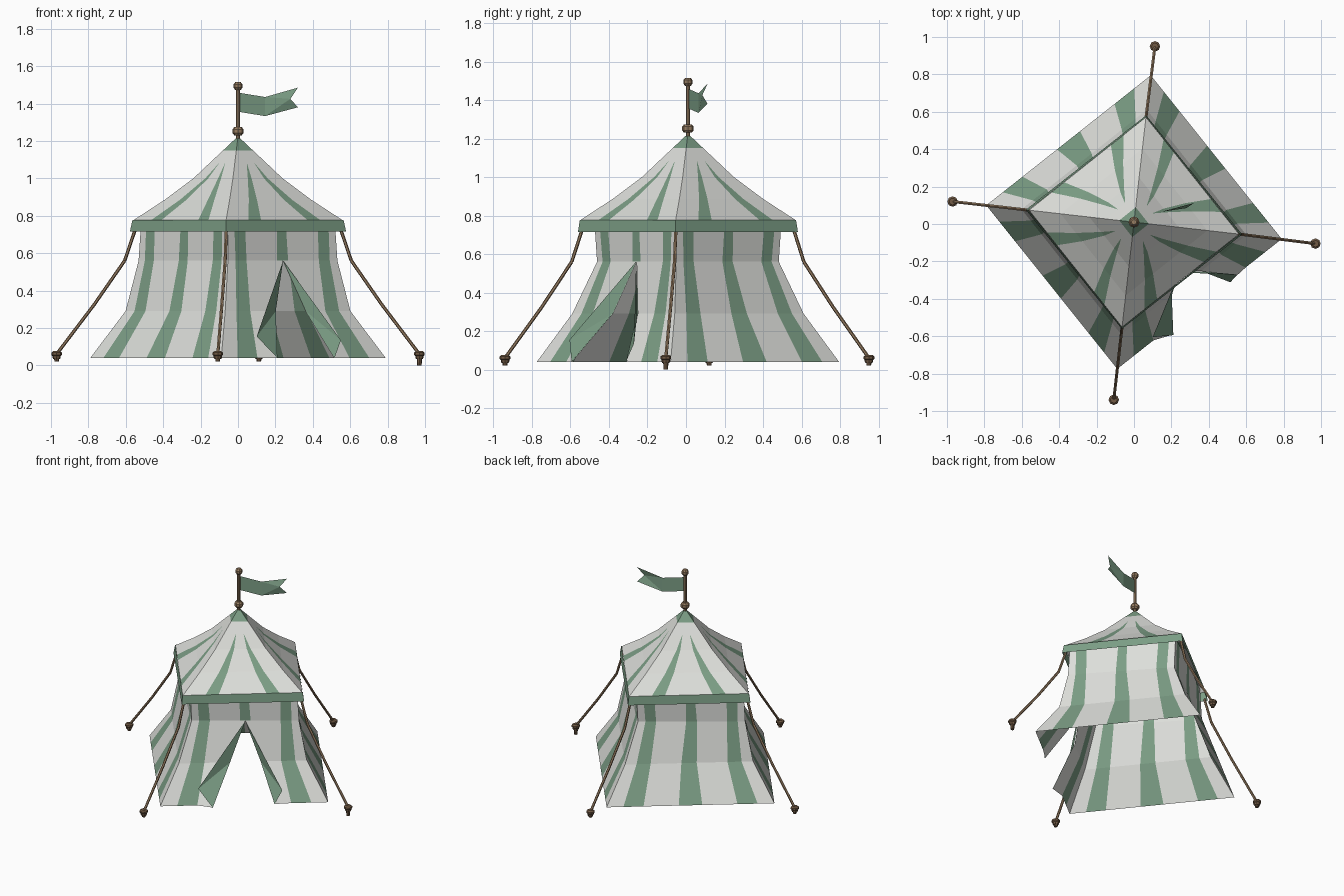
import bpy, bmesh, math
from mathutils import Vector, Matrix

cube = bpy.data.objects.get("Cube")
if cube:
    bpy.data.objects.remove(cube, do_unlink=True)


def material(name, rgb):
    m = bpy.data.materials.new(name)
    m.use_nodes = True
    color = (*rgb, 1)
    m.diffuse_color = color
    bsdf = next(n for n in m.node_tree.nodes if n.type == 'BSDF_PRINCIPLED')
    bsdf.inputs["Base Color"].default_value = color
    bsdf.inputs["Roughness"].default_value = 0.9
    return m


CLOTH = material("white_canvas", (0.72, 0.73, 0.70))
GREEN = material("green_canvas", (0.20, 0.34, 0.235))
WOOD = material("tan_wood", (0.31, 0.205, 0.12))
DARK = material("dark_wood", (0.17, 0.105, 0.06))

CENTRE = Vector((0, 0.01, 0))
TURN = Matrix.Rotation(math.radians(-6.5), 3, 'Z')


def finish(bm, name, mats):
    me = bpy.data.meshes.new(name)
    bm.to_mesh(me)
    bm.free()
    for m in mats:
        me.materials.append(m)
    ob = bpy.data.objects.new(name, me)
    bpy.context.collection.objects.link(ob)
    return ob


def on_side(side, t, level, push=0):
    """Point at fraction t along one side of the square ring (z, rx, ry)."""
    z, rx, ry = level
    corners = [Vector(c) for c in ((rx, 0, z), (0, ry, z), (-rx, 0, z), (0, -ry, z))]
    a, b = corners[side], corners[(side + 1) % 4]
    out = (b - a).cross(Vector((0, 0, 1))).normalized()
    return TURN @ (a.lerp(b, t) + out * push) + CENTRE


def panel(bm, low, high, mat):
    """Strip quad between two pairs of points."""
    f = bm.faces.new([bm.verts.new(p) for p in (low[0], low[1], high[1], high[0])])
    f.material_index = mat


def mirrored(half):
    return half + [1 - t for t in reversed(half)]


def strips(bm, side, lo, hi, cols_lo, cols_hi, mats):
    for i, mat in enumerate(mats):
        panel(bm, [on_side(side, t, lo) for t in cols_lo[i:i + 2]],
              [on_side(side, t, hi) for t in cols_hi[i:i + 2]], mat)


def weld(bm):
    bmesh.ops.remove_doubles(bm, verts=bm.verts, dist=0.0005)


# Walls: flared skirt with three stripes on each side, doorway in one side
wall = [(0.04, 0.795, 0.79), (0.29, 0.605, 0.605), (0.56, 0.535, 0.475), (0.785, 0.52, 0.49)]
wall_cols = [mirrored(c) for c in ([0, 0.10, 0.22, 0.43], [0, 0.09, 0.20, 0.44],
                                   [0, 0.07, 0.17, 0.45], [0, 0.06, 0.16, 0.46])]
DOOR = 3
# Door edges per level: fraction along the side, push outward
door_left = [(0.31, 0.04), (0.40, 0), (0.5, 0)]
door_right = [(0.68, 0.008), (0.64, 0), (0.5, 0)]
bm = bmesh.new()
for side in range(4):
    for i in range(3):
        lo, hi = wall[i], wall[i + 1]
        a, b = wall_cols[i], wall_cols[i + 1]
        if side != DOOR or i == 2:
            strips(bm, side, lo, hi, a, b, (0, 1, 0, 1, 0, 1, 0))
            continue
        strips(bm, side, lo, hi, a[:3], b[:3], (0, 1))
        strips(bm, side, lo, hi, a[5:], b[5:], (1, 0))
        left = [on_side(side, door_left[j][0], wall[j], door_left[j][1]) for j in (i, i + 1)]
        right = [on_side(side, door_right[j][0], wall[j], door_right[j][1]) for j in (i, i + 1)]
        panel(bm, (on_side(side, a[2], lo), left[0]), (on_side(side, b[2], hi), left[1]), 0)
        panel(bm, (right[0], on_side(side, a[5], lo)), (right[1], on_side(side, b[5], hi)), 0)
weld(bm)
finish(bm, "tent_walls", [CLOTH, GREEN])

# Door flaps folded outward
for name, edge, tip in (("door_flap_right", door_left, (0.10, -0.605, 0.155)),
                        ("door_flap_left", door_right, (0.55, -0.27, 0.135))):
    bm = bmesh.new()
    low, mid, top = [bm.verts.new(on_side(DOOR, t, lv, p + 0.004))
                     for (t, p), lv in zip(edge, wall)]
    corner = bm.verts.new(tip)
    bm.faces.new((top, mid, corner))
    bm.faces.new((mid, low, corner))
    if edge is door_right:
        bmesh.ops.reverse_faces(bm, faces=bm.faces)
    bmesh.ops.reverse_faces(bm, faces=bm.faces)
    bmesh.ops.recalc_face_normals(bm, faces=bm.faces)
    if sum(f.normal.dot(Vector((0.6, -0.8, 0.1))) for f in bm.faces) < 0:
        bmesh.ops.reverse_faces(bm, faces=bm.faces)
    finish(bm, name, [GREEN])

# Roof: concave pyramid, two tapering stripes on each side, green cap
roof = [(0.775, 0.565), (0.885, 0.395), (1.0, 0.24), (1.08, 0.155), (1.15, 0.08), (1.225, 0)]
stripe = [(0.19, 0.30), (0.235, 0.335), (0.30, 0.375), (0.375, 0.385), (0.38, 0.38), (0.38, 0.38)]
bm = bmesh.new()
for side in range(4):
    for i in range(5):
        lo, hi = [(z, r, r) for z, r in roof[i:i + 2]]
        if i < 3:
            cols = [mirrored([0, *s]) for s in stripe[i:i + 2]]
            strips(bm, side, lo, hi, *cols, (0, 1, 0, 1, 0))
        else:
            strips(bm, side, lo, hi, (0, 1), (0, 1), (i - 3,))
weld(bm)
finish(bm, "tent_roof", [CLOTH, GREEN])

# Valance band round the eaves
bm = bmesh.new()
for side in range(4):
    strips(bm, side, (0.715, 0.582, 0.575), (0.777, 0.568, 0.565), (0, 1), (0, 1), (0,))
weld(bm)
finish(bm, "eave_valance", [GREEN])


def rod(bm, p, q, r1, r2=None, sides=6):
    p, q = Vector(p), Vector(q)
    d = q - p
    m = Matrix.Translation((p + q) / 2) @ d.to_track_quat('Z', 'Y').to_matrix().to_4x4()
    bmesh.ops.create_cone(bm, cap_ends=True, segments=sides, radius1=r1,
                          radius2=r1 if r2 is None else r2, depth=d.length, matrix=m)


def turned(name, base, profile, mat, axis=Vector((0, 0, 1))):
    """Stack of tapered sections from (height, radius) pairs."""
    bm = bmesh.new()
    for (h0, r0), (h1, r1) in zip(profile, profile[1:]):
        rod(bm, base + axis * h0, base + axis * h1, r0, r1, 8)
    finish(bm, name, [mat])


# Flagpole with collar and knob
turned("flagpole", CENTRE, [(1.2, 0.011), (1.48, 0.011)], WOOD)
turned("pole_collar", CENTRE, [(1.23, 0.02), (1.242, 0.03), (1.262, 0.03), (1.274, 0.02)], WOOD)
turned("pole_knob", CENTRE, [(1.472, 0.014), (1.485, 0.024), (1.503, 0.024), (1.515, 0.014)], WOOD)

# Swallow-tailed flag
bm = bmesh.new()
top = [bm.verts.new(p) for p in ((0.008, 0.015, 1.457), (0.145, 0.065, 1.435), (0.32, 0.112, 1.485))]
low = [bm.verts.new(p) for p in ((0.008, 0.015, 1.355), (0.145, 0.065, 1.333), (0.32, 0.112, 1.38))]
notch = bm.verts.new((0.28, 0.085, 1.425))
bm.faces.new((low[0], low[1], top[1], top[0]))
bm.faces.new((top[1], notch, top[2]))
bm.faces.new((low[1], notch, top[1]))
bm.faces.new((low[1], low[2], notch))
bmesh.ops.recalc_face_normals(bm, faces=bm.faces)
finish(bm, "flag", [GREEN])

# Guy ropes and pegs, one per corner
pegs = {"left": (0.97, -0.105, 0), "back": (0.112, 0.95, 0.022),
        "right": (-0.97, 0.12, 0.022), "front": (-0.108, -0.94, 0.022)}
sag = ((0, 0.72), (0.13, 0.56), (0.52, 0.325), (1, 0.06))
for side, (name, (x, y, foot)) in enumerate(pegs.items()):
    start = on_side(side, 0, (0, 0.555, 0.555))
    points = [start.lerp(Vector((x, y, 0)), t) + Vector((0, 0, z)) for t, z in sag]
    bm = bmesh.new()
    for p, q in zip(points, points[1:]):
        rod(bm, p, q, 0.009)
    finish(bm, "guy_rope_" + name, [WOOD])
    base = Vector((x, y, 0))
    turned("peg_stake_" + name, base, [(foot, 0.012), (0.05, 0.014)], DARK)
    turned("peg_head_" + name, base, [(0.034, 0.018), (0.042, 0.022), (0.05, 0.022),
                                      (0.056, 0.028), (0.068, 0.028), (0.076, 0.018)], DARK)
